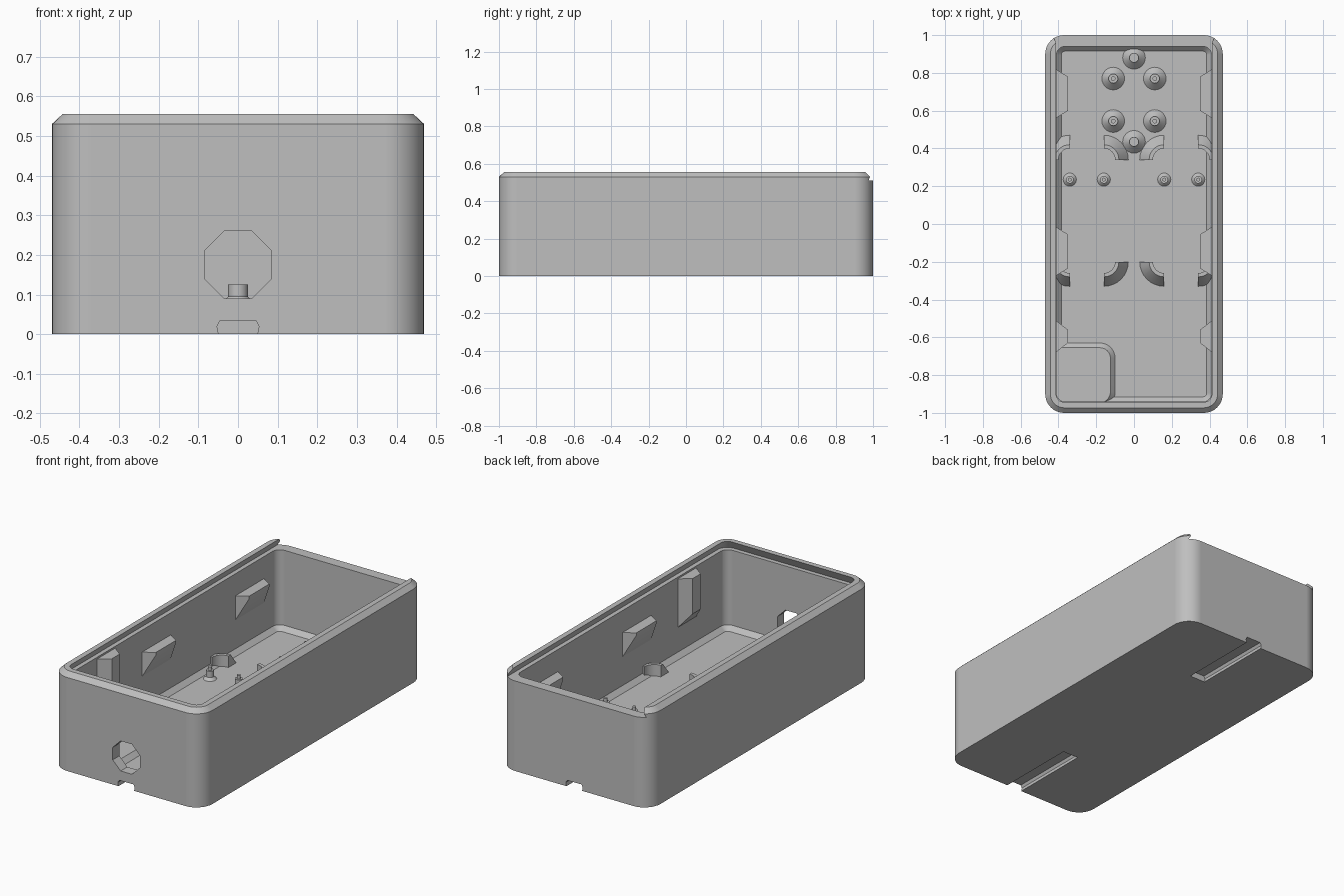
import bpy
import bmesh
from math import sin, cos, pi

if "Cube" in bpy.data.objects:
    bpy.data.objects.remove(bpy.data.objects["Cube"], do_unlink=True)

GREY = (0.52, 0.52, 0.52, 1)
plastic = bpy.data.materials.new("grey plastic")
plastic.use_nodes = True
plastic.diffuse_color = GREY
plastic.node_tree.nodes["Principled BSDF"].inputs["Base Color"].default_value = GREY

FLOOR, WALL_X, WALL_Y = 0.06, 0.41, 0.94
BURY = 0.004  # small overlap into the floor
SIDES = (-1, 1)


def finish(bm, name):
    """Turn a bmesh into a shaded object."""
    bmesh.ops.remove_doubles(bm, verts=bm.verts, dist=1e-5)
    bmesh.ops.recalc_face_normals(bm, faces=bm.faces)
    mesh = bpy.data.meshes.new(name)
    bm.to_mesh(mesh)
    bm.free()
    obj = bpy.data.objects.new(name, mesh)
    bpy.context.collection.objects.link(obj)
    mesh.materials.append(plastic)
    smooth(obj)
    return obj


def smooth(obj):
    bpy.ops.object.select_all(action='DESELECT')
    obj.select_set(True)
    bpy.context.view_layer.objects.active = obj
    bpy.ops.object.shade_smooth_by_angle(angle=pi / 6)


def rounded_loft(name, rings, centre=(0, 0), steps=8):
    """Stack rounded rectangles given as (half x, half y, radius, z)."""
    bm = bmesh.new()
    loops = []
    for hx, hy, r, z in rings:
        loop = []
        for k, (sx, sy) in enumerate(((1, 1), (-1, 1), (-1, -1), (1, -1))):
            for i in range(steps + 1):
                a = (k + i / steps) * pi / 2
                loop.append(bm.verts.new((centre[0] + sx * (hx - r) + r * cos(a),
                                          centre[1] + sy * (hy - r) + r * sin(a), z)))
        loops.append(loop)
    n = len(loops[0])
    for low, high in zip(loops, loops[1:]):
        for i in range(n):
            j = (i + 1) % n
            bm.faces.new((low[i], low[j], high[j], high[i]))
    bm.faces.new(loops[0])
    bm.faces.new(loops[-1])
    return finish(bm, name)


def hull(name, points):
    """Convex solid around the given points."""
    bm = bmesh.new()
    for p in points:
        bm.verts.new(p)
    bmesh.ops.convex_hull(bm, input=bm.verts)
    bmesh.ops.dissolve_limit(bm, angle_limit=0.01, verts=bm.verts, edges=bm.edges)
    return finish(bm, name)


def revolve(name, profile, centre, turn=2 * pi, steps=24, flip=(1, 1)):
    """Spin a closed (radius, z) profile about a vertical axis."""
    bm = bmesh.new()
    rows = []
    for i in range(steps + 1):
        a = turn * i / steps
        rows.append([bm.verts.new((centre[0] + flip[0] * r * cos(a),
                                   centre[1] + flip[1] * r * sin(a), z)) for r, z in profile])
    n = len(profile)
    for a, b in zip(rows, rows[1:]):
        for i in range(n):
            j = (i + 1) % n
            bm.faces.new((a[i], a[j], b[j], b[i]))
    if turn < 2 * pi:
        bm.faces.new(rows[0])
        bm.faces.new(rows[-1])
    return finish(bm, name)


def cut(target, cutter):
    mod = target.modifiers.new("cut", 'BOOLEAN')
    mod.operation, mod.solver, mod.object = 'DIFFERENCE', 'EXACT', cutter
    bpy.context.view_layer.objects.active = target
    bpy.ops.object.modifier_apply(modifier=mod.name)
    bpy.data.objects.remove(cutter, do_unlink=True)


# Case: rounded tray with a bevelled top rim
case = rounded_loft("case", [(0.47, 1, 0.1, 0), (0.47, 1, 0.1, 0.53),
                             (0.443, 0.973, 0.073, 0.555)])
# Hollow inside with a bevel around the floor
cut(case, rounded_loft("cavity", [(0.385, 0.915, 0.02, FLOOR), (WALL_X, WALL_Y, 0.045, 0.085),
                                  (WALL_X, WALL_Y, 0.045, 0.52)]))
# Dovetail lid track, open at the back
cut(case, rounded_loft("lid_track", [(0.435, 1.065, 0.06, 0.51), (0.41, 1.04, 0.04, 0.56),
                                     (0.41, 1.04, 0.04, 0.6)], centre=(0, 0.1)))
# Octagonal cable hole in the front wall
R = 0.085 / cos(pi / 8)
cut(case, hull("cable_hole", [(R * cos(pi / 8 + k * pi / 4), y, 0.175 + R * sin(pi / 8 + k * pi / 4))
                              for k in range(8) for y in (-1.1, -0.88)]))
# Mounting slots under both ends
for end in SIDES:
    cut(case, hull("mount_slot", [(s * x, end * y, z) for s in SIDES for y in (0.53, 1.1)
                                  for x, z in ((0.045, -0.02), (0.053, 0.02), (0.045, 0.035))]))
smooth(case)
case.modifiers.new("even_shading", 'WEIGHTED_NORMAL').keep_sharp = True

# Raised corner platform
rounded_loft("corner_platform", [(0.18, 0.17, 0.08, FLOOR - BURY), (0.18, 0.17, 0.08, FLOOR),
                                 (0.155, 0.145, 0.055, 0.085)], centre=(-0.28, -0.8))


def post(name, x, y, base, stem, top, pin=0):
    """Standoff with a flared foot and an optional tip pin."""
    profile = [(0, FLOOR - BURY), (base, FLOOR - BURY), (base, FLOOR),
               (stem, FLOOR + base - stem), (stem, top)]
    if pin:
        profile += [(pin, top), (pin, top + 0.02), (0, top + 0.02)]
    else:
        profile += [(0, top)]
    revolve(name, profile, (x, y))


for y in (0.435, 0.88):
    post("centre_post", 0, y, 0.06, 0.025, 0.125)
for s in SIDES:
    for y in (0.545, 0.77):
        post("board_post", s * 0.11, y, 0.06, 0.025, 0.105, 0.012)
    for x in (0.16, 0.34):
        post("small_post", s * x, 0.235, 0.035, 0.02, 0.11, 0.01)

# Quarter-round corner brackets holding two cells
BRACKET = [(0.06, FLOOR - BURY), (0.06, 0.125), (0.08, 0.125), (0.13, FLOOR), (0.13, FLOOR - BURY)]
for s in SIDES:
    for x, out in ((0.16, -1), (0.34, 1)):
        for y, way in ((0.34, 1), (-0.2, -1)):
            revolve("cell_bracket", BRACKET, (s * x, y), pi / 2, 8, (s * out, way))


def wall_clip(s, y, half_wall, half_tip, low, mid, top):
    """Tapered lug on a side wall, facing inwards."""
    root, tip = WALL_X + BURY, 0.35
    hull("wall_clip", [(s * root, y + e * half_wall, z) for e in SIDES for z in (low, top)]
         + [(s * tip, y + e * half_tip, z) for e in SIDES for z in (mid, top)])


for s in SIDES:
    wall_clip(s, 0.69, 0.13, 0.09, 0.24, 0.37, 0.385)
    wall_clip(s, -0.145, 0.13, 0.09, 0.24, 0.37, 0.385)
    wall_clip(s, -0.595, 0.085, 0.035, 0.22, 0.3, 0.5)
